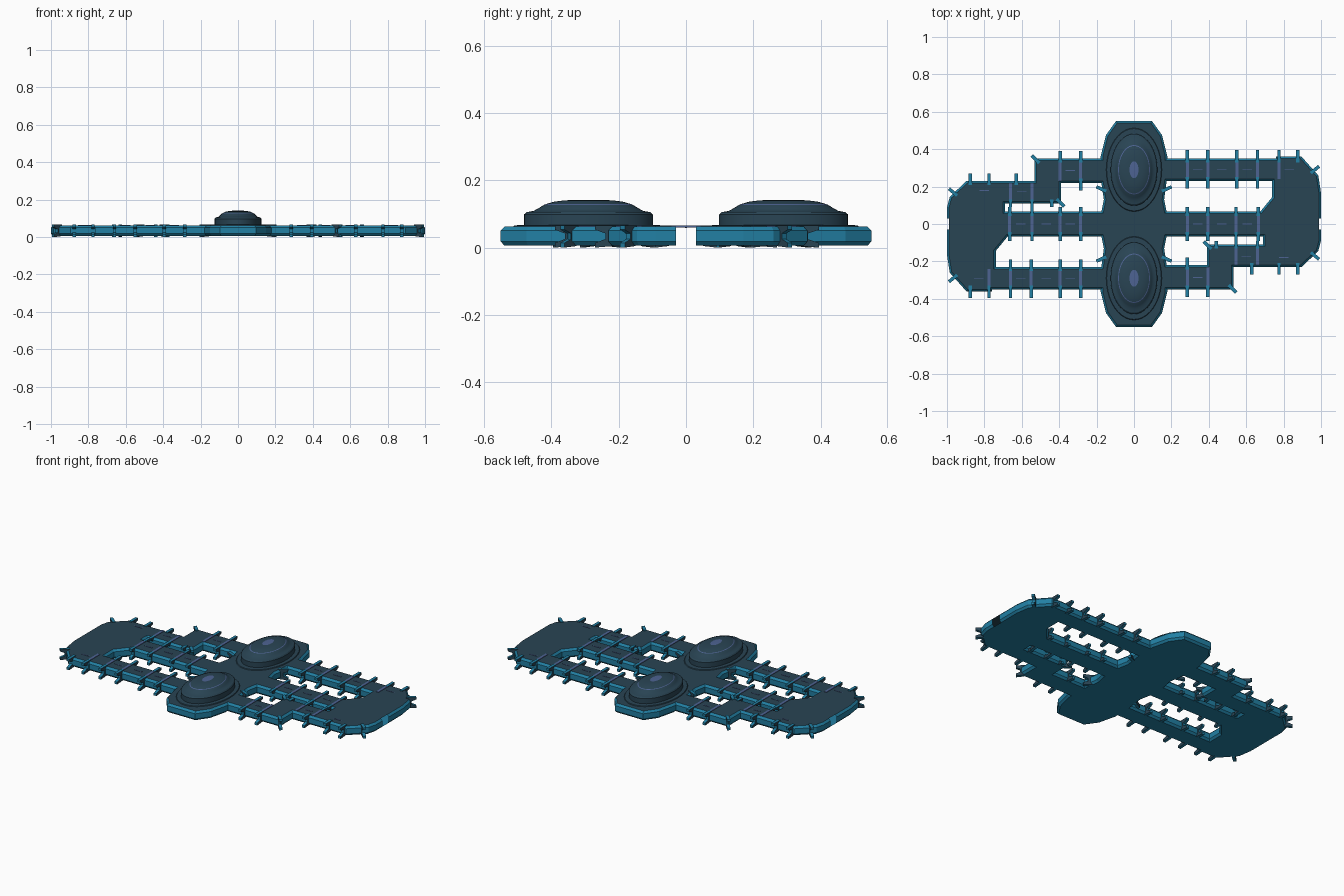
import bpy, bmesh, math
from mathutils import Vector
from mathutils.geometry import tessellate_polygon

if "Cube" in bpy.data.objects:
    bpy.data.objects.remove(bpy.data.objects["Cube"])


def material(name, rgb):
    m = bpy.data.materials.new(name)
    m.diffuse_color = (*rgb, 1)
    m.use_nodes = True
    m.node_tree.nodes["Principled BSDF"].inputs["Base Color"].default_value = m.diffuse_color
    return m


SLATE = material("dark slate", (0.022, 0.058, 0.088))
TEAL = material("teal", (0.016, 0.215, 0.37))
VIOLET = material("dusty violet", (0.075, 0.125, 0.29))


def finish(name, bm, mats, smooth=False):
    me = bpy.data.meshes.new(name)
    bm.to_mesh(me)
    bm.free()
    for m in mats:
        me.materials.append(m)
    ob = bpy.data.objects.new(name, me)
    bpy.context.collection.objects.link(ob)
    if smooth:
        bpy.ops.object.select_all(action='DESELECT')
        ob.select_set(True)
        bpy.context.view_layer.objects.active = ob
        bpy.ops.object.shade_smooth_by_angle(angle=math.radians(30))
    return ob


def turn(pts):
    return [(-x, -y) for x, y in pts]


# Hull outline: one half, the other half is turned by 180 degrees
half = [(.09, -.54), (.14, -.47), (.167, -.36), (.167, -.34), (.52, -.34), (.52, -.22),
        (.89, -.22), (.975, -.14), (.988, -.09), (.988, -.03), (.988, .03), (.988, .17),
        (.975, .255), (.89, .35), (.77, .35), (.77, .34), (.167, .34), (.167, .36),
        (.14, .47), (.09, .54)]
upper_hole = [(.165, .24), (.75, .24), (.75, .14), (.68, .055), (.165, .055), (.15, .13)]
lower_hole = [(.165, -.055), (.70, -.055), (.70, -.12), (.40, -.12), (.40, -.23),
              (.165, -.23), (.15, -.13)]
loops = [half + turn(half), upper_hole, lower_hole, turn(upper_hole), turn(lower_hole)]


def offset(loop, d):
    out = []
    n = len(loop)
    for i in range(n):
        a, b, c = (Vector(loop[(i + k) % n]) for k in (-1, 0, 1))
        u, v = (b - a).normalized(), (c - b).normalized()
        n1, n2 = Vector((u.y, -u.x)), Vector((v.y, -v.x))
        out.append(b + (n1 + n2) * d / max(0.4, 1 + n1.dot(n2)))
    return out


# Hull: bulging teal walls, slate deck, teal underside, tunnel mouths left open
levels = [(.006, 0), (.018, .011), (.05, .011), (.062, 0)]
bm = bmesh.new()
rows = [[] for _ in levels]
for loop in loops:
    rings = [[bm.verts.new((p.x, p.y, z)) for p in offset(loop, d)] for z, d in levels]
    for row, ring in zip(rows, rings):
        row.extend(ring)
    n = len(loop)
    for i in range(n):
        j = (i + 1) % n
        (ax, ay), (bx, by) = loop[i], loop[j]
        if abs(ax) > .98 and abs(bx) > .98 and abs(ay) < .04 and abs(by) < .04:
            continue
        for lo, hi in zip(rings, rings[1:]):
            bm.faces.new((lo[i], lo[j], hi[j], hi[i])).material_index = 1
flat = [[Vector((x, y, 0)) for x, y in loop] for loop in loops]
for tri in tessellate_polygon(flat):
    for row, up in ((rows[0], False), (rows[-1], True)):
        f = bm.faces.new([row[i] for i in tri])
        f.normal_update()
        if (f.normal.z > 0) != up:
            f.normal_flip()
        f.material_index = 0 if up else 1
finish("hull", bm, [SLATE, TEAL])

# Forked docking fins: slate flanks, teal edges
FORK = [(-.012, .008), (.0, .004), (1, 0), (1, .014), (.4, .025), (.4, .042), (1, .053),
        (1, .066), (-.012, .066)]
fins = []
fins += [(x, .34, 90, .055) for x in (.285, .395, .55, .66, .775, .875)]
fins += [(x, .24, -90, .05) for x in (.285, .395, .55, .66)]
fins += [(x, s * .055, s * 90, .035) for x in (.285, .395, .545, .665) for s in (1, -1)]
fins += [(x, -.34, -90, .05) for x in (.285, .395)] + [(.285, -.23, 90, .05)]
fins += [(x, -.12, 90, .03) for x in (.44, .545, .66)]
fins += [(x, -.22, -90, .05) for x in (.63, .775, .875)]
fins += [(.955, .28, 40, .045), (.955, -.16, -40, .045), (.515, -.335, -45, .045),
         (.405, -.125, 135, .045), (.16, .18, 25, .045), (.16, -.18, -25, .045)]
bm = bmesh.new()
for x, y, ang, length in fins + [(-x, -y, a + 180, l) for x, y, a, l in fins]:
    a = math.radians(ang)
    d, s = Vector((math.cos(a), math.sin(a), 0)), Vector((-math.sin(a), math.cos(a), 0))
    sides = []
    for k in (-.009, .009):
        sides.append([bm.verts.new(Vector((x, y, z)) + d * (u * length if u > 0 else u) + s * k)
                      for u, z in FORK])
    lo, hi = sides
    bm.faces.new(lo)
    bm.faces.new(hi[::-1])
    for i in range(len(FORK)):
        j = (i + 1) % len(FORK)
        bm.faces.new((lo[j], lo[i], hi[i], hi[j])).material_index = 1
bmesh.ops.recalc_face_normals(bm, faces=bm.faces)
finish("docking_fins", bm, [SLATE, TEAL])


# Deck bands across the arms and short dashes along them
def plate(bm, x, y, w, h, z=.065):
    r = bmesh.ops.create_cube(bm, size=1)
    for v in r["verts"]:
        v.co = Vector((v.co.x * w + x, v.co.y * h + y, z - .003 + v.co.z * .006))


bands = [(x, .29, .1) for x in (.285, .395, .55, .66, .775)]
bands += [(x, 0, .11) for x in (.285, .395, .545, .665)]
bands += [(x, -.285, .11) for x in (.285, .395)]
bands += [(x, -.17, .1) for x in (.545, .66)]
dashes = [(.34, .29), (.47, .29), (.605, .29), (.34, 0), (.47, 0), (.605, 0), (.34, -.285),
          (.6, -.175), (.80, -.18), (.83, .29)]
bm = bmesh.new()
for x, y, h in bands:
    for s in (1, -1):
        plate(bm, s * x, s * y, .016, h)
finish("deck_bands", bm, [VIOLET])
bm = bmesh.new()
for x, y in dashes:
    for s in (1, -1):
        plate(bm, s * x, s * y, .05, .005, .064)
finish("deck_dashes", bm, [VIOLET])

# Stepped oval domes with a violet window ring and skylight
PROFILE = [(.15, .225, .060), (.146, .22, .066), (.125, .192, .067), (.125, .192, .098),
           (.119, .184, .105), (.104, .163, .109), (.096, .15, .116), (.085, .132, .127),
           (.081, .127, .129), (.066, .104, .136), (.045, .074, .140), (.024, .045, .1415)]
SEG = 40
for name, cy in (("front_dome", -.29), ("rear_dome", .29)):
    bm = bmesh.new()
    rings = [[bm.verts.new((rx * math.cos(t * math.tau / SEG),
                            cy + ry * math.sin(t * math.tau / SEG), z)) for t in range(SEG)]
             for rx, ry, z in PROFILE]
    for k, (lo, hi) in enumerate(zip(rings, rings[1:])):
        for i in range(SEG):
            j = (i + 1) % SEG
            f = bm.faces.new((lo[i], lo[j], hi[j], hi[i]))
            f.material_index = 1 if k == 7 else 0
    bm.faces.new(rings[-1]).material_index = 1
    finish(name, bm, [SLATE, VIOLET], smooth=True)
